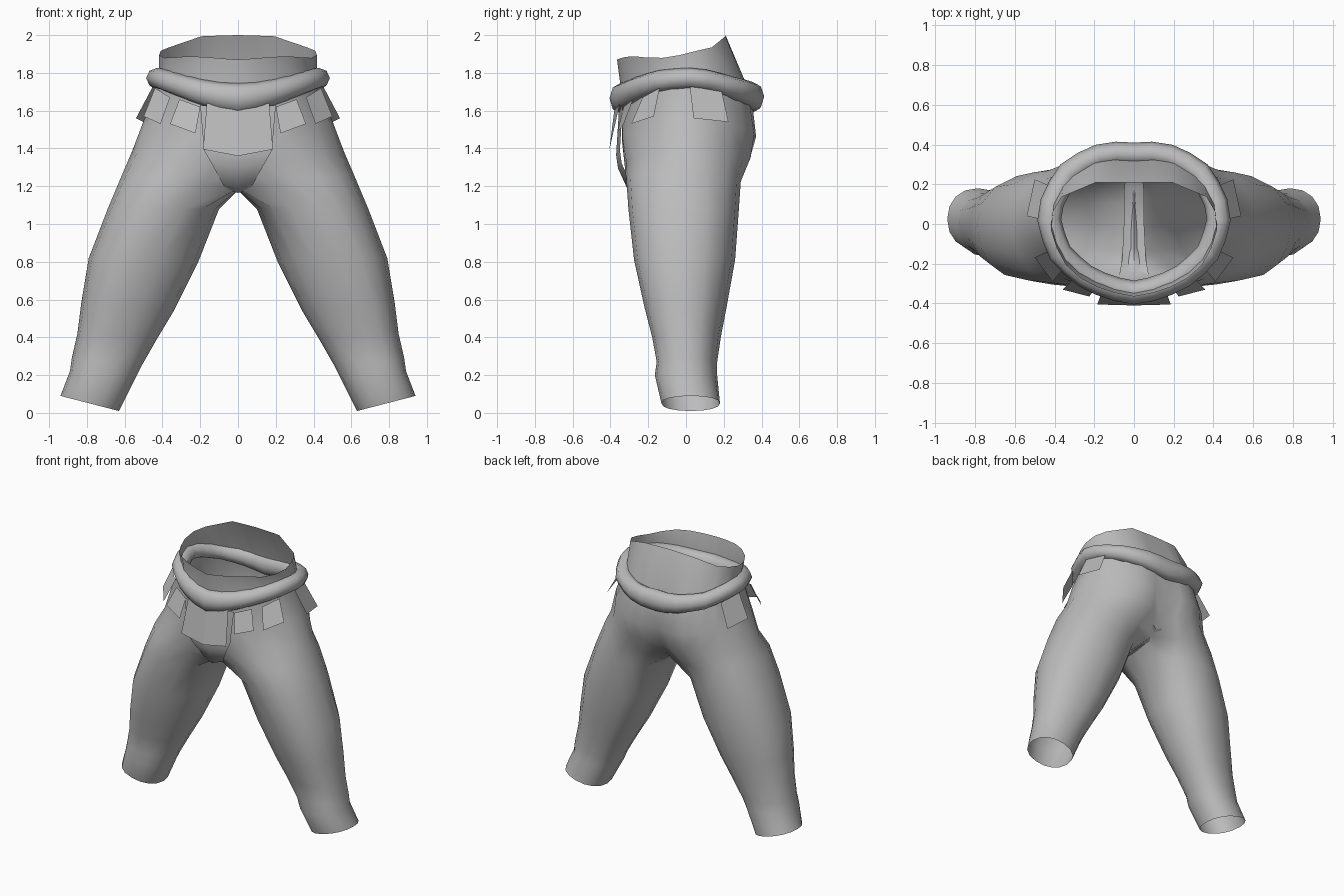
import bpy, math
from mathutils import Vector

if "Cube" in bpy.data.objects:
    bpy.data.objects.remove(bpy.data.objects["Cube"])

cloth = bpy.data.materials.new("grey cloth")
cloth.diffuse_color = (0.5, 0.5, 0.5, 1)
cloth.use_nodes = True
cloth.node_tree.nodes["Principled BSDF"].inputs["Base Color"].default_value = cloth.diffuse_color


def make(name, verts, faces, smooth=45, mirror=True):
    me = bpy.data.meshes.new(name)
    me.from_pydata([tuple(v) for v in verts], [], faces)
    me.materials.append(cloth)
    ob = bpy.data.objects.new(name, me)
    bpy.context.collection.objects.link(ob)
    if mirror:
        m = ob.modifiers.new("mirror", 'MIRROR')
        m.use_clip = True
        m.merge_threshold = 0.002
    bpy.ops.object.select_all(action='DESELECT')
    ob.select_set(True)
    bpy.context.view_layer.objects.active = ob
    if mirror:
        bpy.ops.object.modifier_apply(modifier="mirror")
    if smooth:
        bpy.ops.object.shade_smooth_by_angle(angle=math.radians(smooth))
    return ob


def resample(pts, n):
    """n points spread evenly along a polyline"""
    pts = [Vector(p) for p in pts]
    d = [0]
    for a, b in zip(pts, pts[1:]):
        d.append(d[-1] + (b - a).length)
    out = []
    for i in range(n):
        s = d[-1] * i / (n - 1)
        k = min(max(j for j in range(len(d)) if d[j] <= s + 1e-9), len(pts) - 2)
        out.append(pts[k].lerp(pts[k + 1], (s - d[k]) / (d[k + 1] - d[k])))
    return out


N, OUT = 16, 13      # points round a leg, and points on its outer arc


# outer x, outer z, inner x, inner z, front y, back y, twist
LEG = [(0.61, 1.27, 0.00, 1.18, -0.315, 0.29, 0.0),
       (0.69, 1.08, 0.10, 1.08, -0.305, 0.28, 0.05),
       (0.79, 0.82, 0.21, 0.80, -0.275, 0.26, 0.15),
       (0.83, 0.58, 0.34, 0.54, -0.22, 0.215, 0.2),
       (0.85, 0.42, 0.43, 0.39, -0.18, 0.185, 0.2),
       (0.88, 0.29, 0.51, 0.25, -0.155, 0.165, 0.15),
       (0.89, 0.22, 0.545, 0.18, -0.165, 0.165, 0.1),
       (0.94, 0.09, 0.63, 0.01, -0.13, 0.18, 0.0)]


def leg_ring(xo, zo, xi, zi, yf, yb, twist):
    ring = []
    for k in range(N):
        a = math.radians(-135 + 22.5 * k)
        c, s = math.cos(a), math.sin(a)
        c = math.copysign(abs(c) ** 0.92, c)
        t = (c + 1) / 2
        y = (yf + yb) / 2 + (yb - yf) / 2 * math.copysign(abs(s) ** 0.92, s)
        ring.append(Vector((xi + (xo - xi) * t - twist * y * (1 - c * c),
                            y, zi + (zo - zi) * t)))
    return ring


# Half rings of the hips, front centre to back centre
rim = [(0, -.365, 1.87), (.13, -.34, 1.88), (.25, -.29, 1.89), (.35, -.2, 1.88),
       (.41, -.08, 1.88), (.425, .02, 1.91), (.38, .13, 1.93), (.19, .21, 1.995), (0, .21, 2.0)]
belt_path = [(0, -.345, 1.665), (.13, -.32, 1.68), (.27, -.25, 1.72), (.37, -.15, 1.755),
             (.43, 0, 1.775), (.41, .12, 1.76), (.34, .25, 1.72), (.21, .335, 1.69),
             (.1, .355, 1.675), (0, .35, 1.67)]
waist = [(x * .98, y * .98, z) for x, y, z in belt_path]
hip = [(0, -.34, 1.45), (.2, -.335, 1.48), (.38, -.24, 1.5), (.49, -.08, 1.55), (.5, .05, 1.55),
       (.47, .17, 1.55), (.37, .29, 1.5), (.2, .375, 1.47), (.09, .37, 1.46), (0, .34, 1.46)]
seat = [(0, -.31, 1.3), (.2, -.335, 1.33), (.42, -.25, 1.36), (.55, -.08, 1.38), (.565, .04, 1.38),
        (.51, .17, 1.37), (.36, .3, 1.36), (.18, .355, 1.35), (.08, .33, 1.33), (0, .27, 1.3)]

# Trousers: hips and open legs
verts, faces = [], []
for half in (rim, waist, hip, seat):
    verts += resample(half, OUT)
base = len(verts)
for i, row in enumerate(LEG):
    ring = leg_ring(*row)
    if i == 0:                       # crotch seam lies on the middle plane
        ring[0] = Vector((0, -.23, 1.19))
        ring[OUT - 1] = Vector((0, .2, 1.2))
        for k in range(OUT, N):
            ring[k] = Vector((0, .2 - .43 * (k - OUT + 1) / 4, 1.18))
    verts += ring
for r in range(4):
    for k in range(OUT - 1):
        a, b = r * OUT + k, (r + 1) * OUT + k
        faces.append((a, b, b + 1, a + 1))
for r in range(len(LEG) - 1):
    for k in range(N):
        a, b, n = base + r * N, base + (r + 1) * N, (k + 1) % N
        faces.append((a + k, b + k, b + n, a + n))
make("trousers", verts, faces, 60)

# Rolled belt: flattened tube swept round the waist
path = resample(belt_path, 15)
verts, faces, S = [], [], 8
for i, p in enumerate(path):
    t = path[min(i + 1, 14)] - path[max(i - 1, 0)]
    out = Vector((t.y, -t.x, 0)).normalized()
    if i in (0, 14):
        out = Vector((0, -1 if i == 0 else 1, 0))
    h = 0.082 - 0.027 * min(1, abs(p.x) / 0.42)
    for k in range(S):
        a = 2 * math.pi * k / S
        verts.append(p + out * 0.06 * math.cos(a) + Vector((0, 0, h * math.sin(a))))
for i in range(14):
    for k in range(S):
        n = (k + 1) % S
        faces.append((i * S + k, (i + 1) * S + k, (i + 1) * S + n, i * S + n))
make("belt", verts, faces, 60)

# Groin panel: strip running down the front and under the crotch (half width, y, z)
strip = [(.20, -.355, 1.62), (.18, -.37, 1.38), (.14, -.36, 1.31), (.08, -.31, 1.20),
         (.06, -.2, 1.165), (.05, 0, 1.165), (.05, .15, 1.18), (.04, .24, 1.24)]
verts, faces = [], []
for w, y, z in strip:
    verts += [(0, y, z - (.015 if y < -.25 else 0)), (w, y + .02, z + .01)]
for i in range(len(strip) - 1):
    faces.append((2 * i, 2 * i + 1, 2 * i + 3, 2 * i + 2))
make("groin_panel", verts, faces, 50)

# Hanging flaps below the belt
make("front_flap", [(0, -.38, 1.6), (.165, -.35, 1.64), (.185, -.405, 1.395), (0, -.41, 1.36)],
     [(0, 3, 2, 1)], 0)
flaps = {
    "inner_flap": [(.2, -.33, 1.62), (.31, -.28, 1.66), (.36, -.33, 1.53), (.225, -.365, 1.48)],
    "outer_flap": [(.36, -.23, 1.67), (.44, -.14, 1.72), (.5, -.17, 1.57), (.41, -.29, 1.53)],
    "side_flap": [(.45, .02, 1.73), (.42, .19, 1.7), (.5, .225, 1.54), (.54, .04, 1.56)],
}
for name, quad in flaps.items():
    make(name, quad, [(0, 3, 2, 1)], 0)
